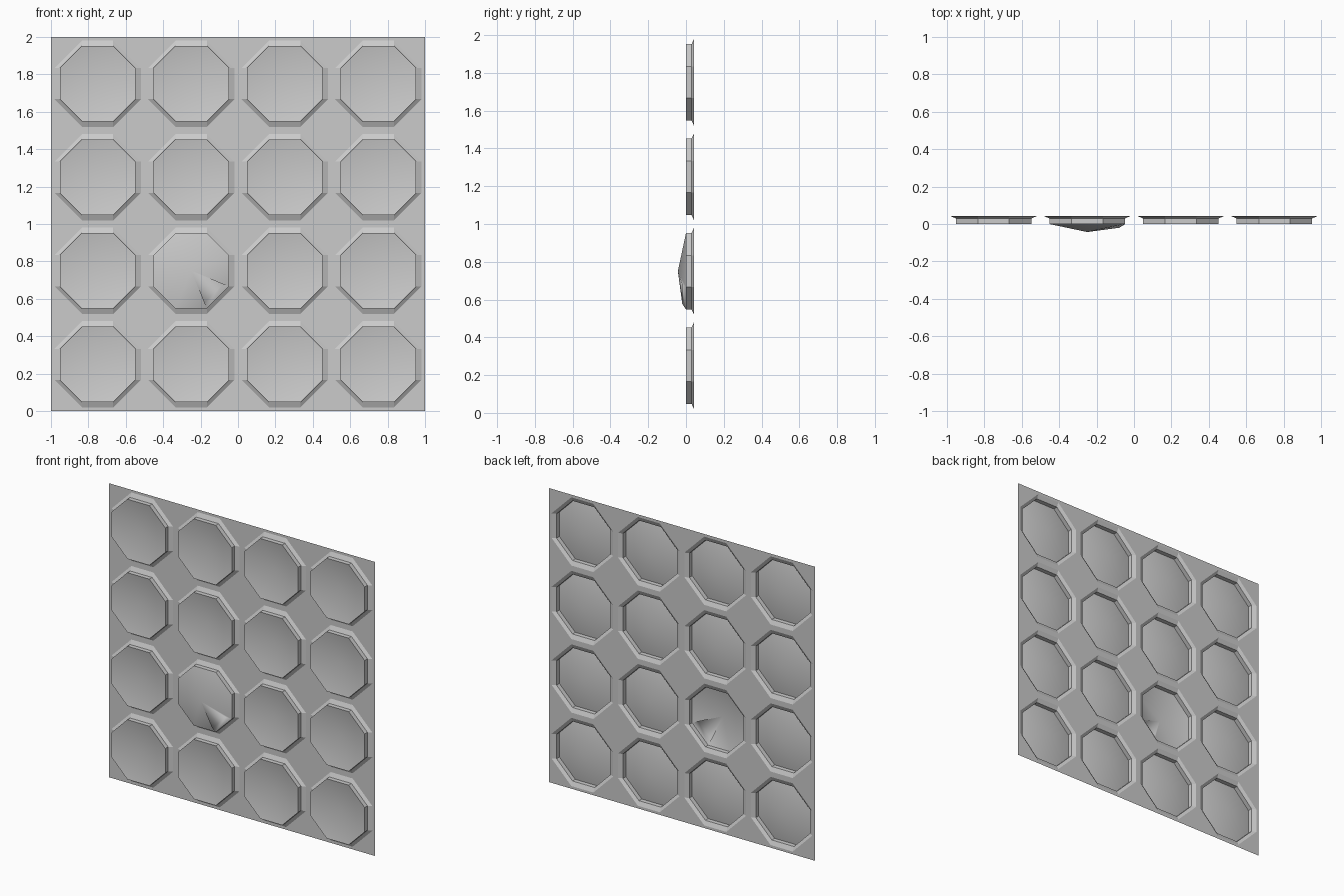
import bpy, bmesh

if "Cube" in bpy.data.objects:
    bpy.data.objects.remove(bpy.data.objects["Cube"])

PITCH = 0.5              # spacing of the coffers
BACK, STEP, FRONT = 0.043, 0.03, 0.0   # depths of plate, flare end and rim
INNER, FLARE, CORNER = 0.203, 0.232, 0.083

grey = bpy.data.materials.new("panel_grey")
grey.diffuse_color = (0.6, 0.6, 0.6, 1)
grey.use_nodes = True
grey.node_tree.nodes["Principled BSDF"].inputs["Base Color"].default_value = grey.diffuse_color


def octagon(h, c):
    """Eight (x, z) points, anticlockwise seen from the front."""
    return [(h, c), (c, h), (-c, h), (-h, c), (-h, -c), (-c, -h), (c, -h), (h, -c)]


def ring(bm, centre, points, y):
    return [bm.verts.new((centre[0] + x, y, centre[1] + z)) for x, z in points]


def bridge(bm, outer, inner):
    n = len(outer)
    for i in range(n):
        j = (i + 1) % n
        bm.faces.new((outer[i], outer[j], inner[j], inner[i]))


def finish(bm, name, smooth=False):
    bmesh.ops.remove_doubles(bm, verts=bm.verts, dist=0.0005)
    for f in bm.faces:
        f.smooth = smooth
    mesh = bpy.data.meshes.new(name)
    bm.to_mesh(mesh)
    bm.free()
    mesh.materials.append(grey)
    bpy.context.collection.objects.link(bpy.data.objects.new(name, mesh))


centres = [(-0.75 + PITCH * i, 0.25 + PITCH * k) for k in range(4) for i in range(4)]
dented = (-0.25, 0.75)
flare_points = octagon(FLARE, CORNER)
inner_points = octagon(INNER, CORNER)

# Thin square plate with octagonal openings
bm = bmesh.new()
h = PITCH / 2
for c in centres:
    p = ring(bm, c, flare_points, BACK)
    q = ring(bm, c, [(h, h), (-h, h), (-h, -h), (h, -h)], BACK)
    for k in range(4):
        bm.faces.new((p[2 * k], q[k], p[2 * k + 1]))
        bm.faces.new((p[2 * k + 1], q[k], q[(k + 1) % 4], p[(2 * k + 2) % 8]))
finish(bm, "plate")

# Raised rims: a flared foot and a straight wall
bm = bmesh.new()
for c in centres:
    foot = ring(bm, c, flare_points, BACK)
    wall = ring(bm, c, inner_points, STEP)
    lip = ring(bm, c, inner_points, FRONT)
    bridge(bm, foot, wall)
    bridge(bm, wall, lip)
finish(bm, "rims")

# Shallow concave dishes
bm = bmesh.new()
for c in centres:
    if c == dented:
        continue
    lip = ring(bm, c, inner_points, FRONT)
    mid = bm.verts.new((c[0], 0.04, c[1]))
    for i in range(8):
        bm.faces.new((lip[i], lip[(i + 1) % 8], mid))
finish(bm, "dishes", smooth=True)

# One dish popped outward, with a bulge at its lower right edge
bm = bmesh.new()
lip = ring(bm, dented, inner_points, FRONT)
mid = bm.verts.new((dented[0], -0.043, dented[1]))
a, b = ring(bm, dented, [(0.07, -0.172), (0.172, -0.07)], -0.02)
for i in (0, 1, 2, 3, 4, 5, 7):
    bm.faces.new((lip[i], lip[(i + 1) % 8], mid))
bm.faces.new((lip[6], lip[7], b, a))
bm.faces.new((a, b, mid))
bm.faces.new((lip[6], a, mid))
bm.faces.new((b, lip[7], mid))
finish(bm, "popped_dish", smooth=True)
